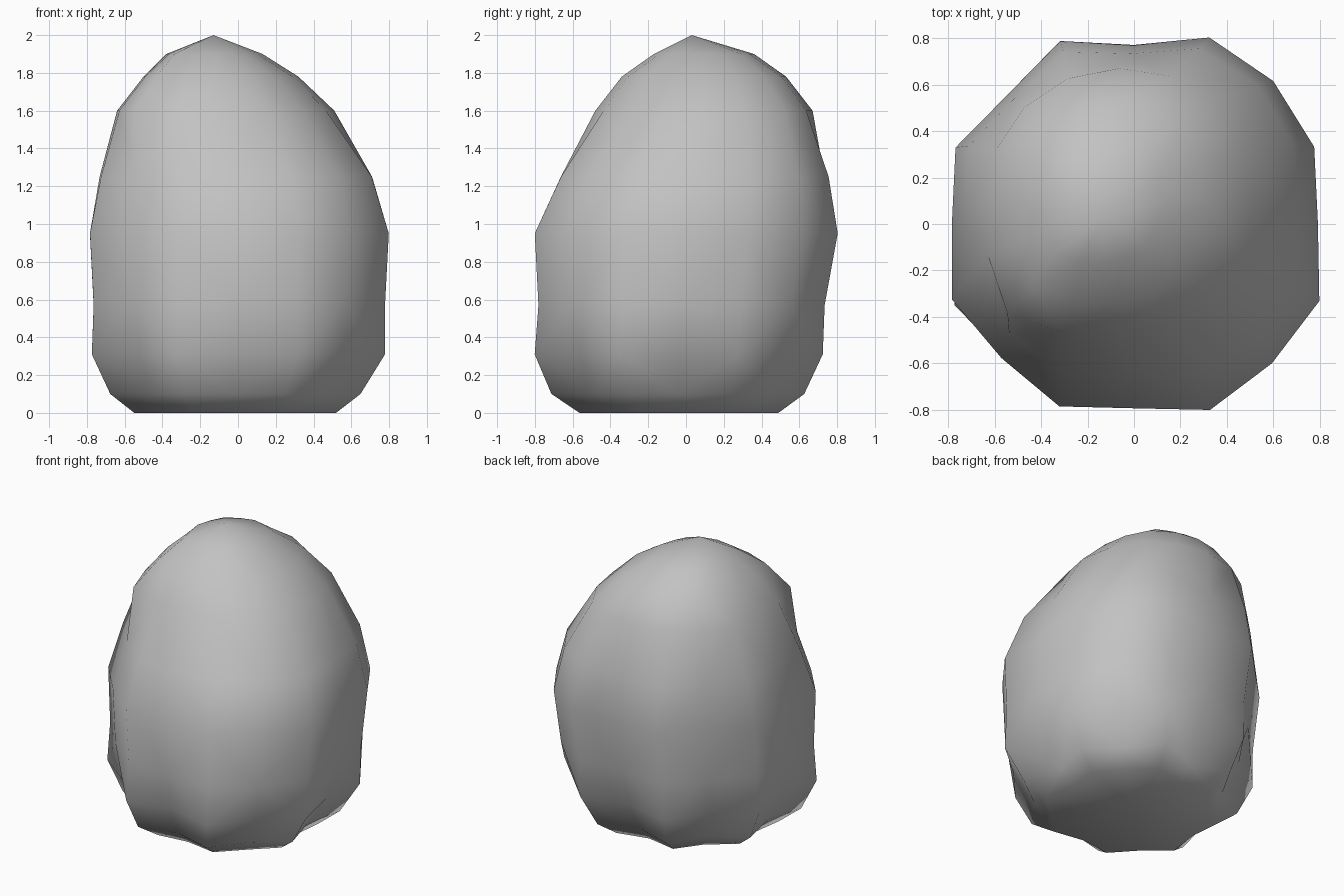
import bpy, bmesh, math

if "Cube" in bpy.data.objects:
    bpy.data.objects.remove(bpy.data.objects["Cube"], do_unlink=True)

stone = bpy.data.materials.new("stone_grey")
stone.use_nodes = True
GREY = (0.54, 0.54, 0.54, 1)
stone.diffuse_color = GREY
stone.node_tree.nodes["Principled BSDF"].inputs["Base Color"].default_value = GREY

# Bulge of the outline by direction, counter-clockwise from the left side
BODY = [.99, 1.05, 1.06, 1.06, .94, 1.04, .96, 1.04,
        .98, 1.06, 1.01, 1.05, .98, 1.07, 1.05, 1.08]
CROWN = [1, 1.01, 1.05, 1.02, 1, 1, 1, 1,
         1, 1.06, 1.18, 1.07, 1, 1, 1, 1]
SIDES = len(BODY)

# Height, x range, y range, outline, and depth of the hollows between lobes
RINGS = [
    (0.00, -0.56, 0.52, -0.57, 0.50, BODY, 0.94),
    (0.10, -0.69, 0.65, -0.72, 0.64, BODY, 0.89),
    (0.31, -0.79, 0.78, -0.81, 0.74, BODY, 0.92),
    (0.57, -0.78, 0.78, -0.79, 0.75, BODY, 1.0),
    (0.95, -0.80, 0.80, -0.81, 0.82, BODY, 1.0),
    (1.25, -0.74, 0.71, -0.67, 0.77, BODY, 1.01),
    (1.60, -0.64, 0.51, -0.48, 0.67, CROWN, 1.0),
    (1.78, -0.50, 0.32, -0.34, 0.53, CROWN, 1.0),
    (1.90, -0.37, 0.12, -0.16, 0.35, CROWN, 1.04),
]


def add_ring(bm, z, x0, x1, y0, y1, outline, hollow):
    """One lobed ring of points around the body."""
    verts = []
    for i, bulge in enumerate(outline):
        a = math.tau * i / SIDES
        f = bulge if i % 2 else bulge * hollow
        x = (x0 + x1) / 2 + (x1 - x0) / 2 * f * math.cos(a)
        y = (y0 + y1) / 2 + (y1 - y0) / 2 * f * math.sin(a)
        verts.append(bm.verts.new((x, y, z)))
    return verts


bm = bmesh.new()
rings = [add_ring(bm, *r) for r in RINGS]

# Diamond facets between neighbouring rings
for k in range(len(rings) - 1):
    low, high = rings[k], rings[k + 1]
    for i in range(SIDES):
        j = (i + 1) % SIDES
        if (k + i) % 2:
            bm.faces.new((low[i], low[j], high[j]))
            bm.faces.new((low[i], high[j], high[i]))
        else:
            bm.faces.new((low[i], low[j], high[i]))
            bm.faces.new((low[j], high[j], high[i]))

# Pointed crown and flat underside
peak = bm.verts.new((-0.13, 0.03, 2.0))
foot = bm.verts.new((0, 0, 0))
for i in range(SIDES):
    j = (i + 1) % SIDES
    bm.faces.new((rings[-1][i], rings[-1][j], peak))
    bm.faces.new((rings[0][j], rings[0][i], foot))

bmesh.ops.recalc_face_normals(bm, faces=bm.faces)
for face in bm.faces:
    face.smooth = True

mesh = bpy.data.meshes.new("boulder")
bm.to_mesh(mesh)
bm.free()
mesh.materials.append(stone)
boulder = bpy.data.objects.new("boulder", mesh)
bpy.context.scene.collection.objects.link(boulder)
